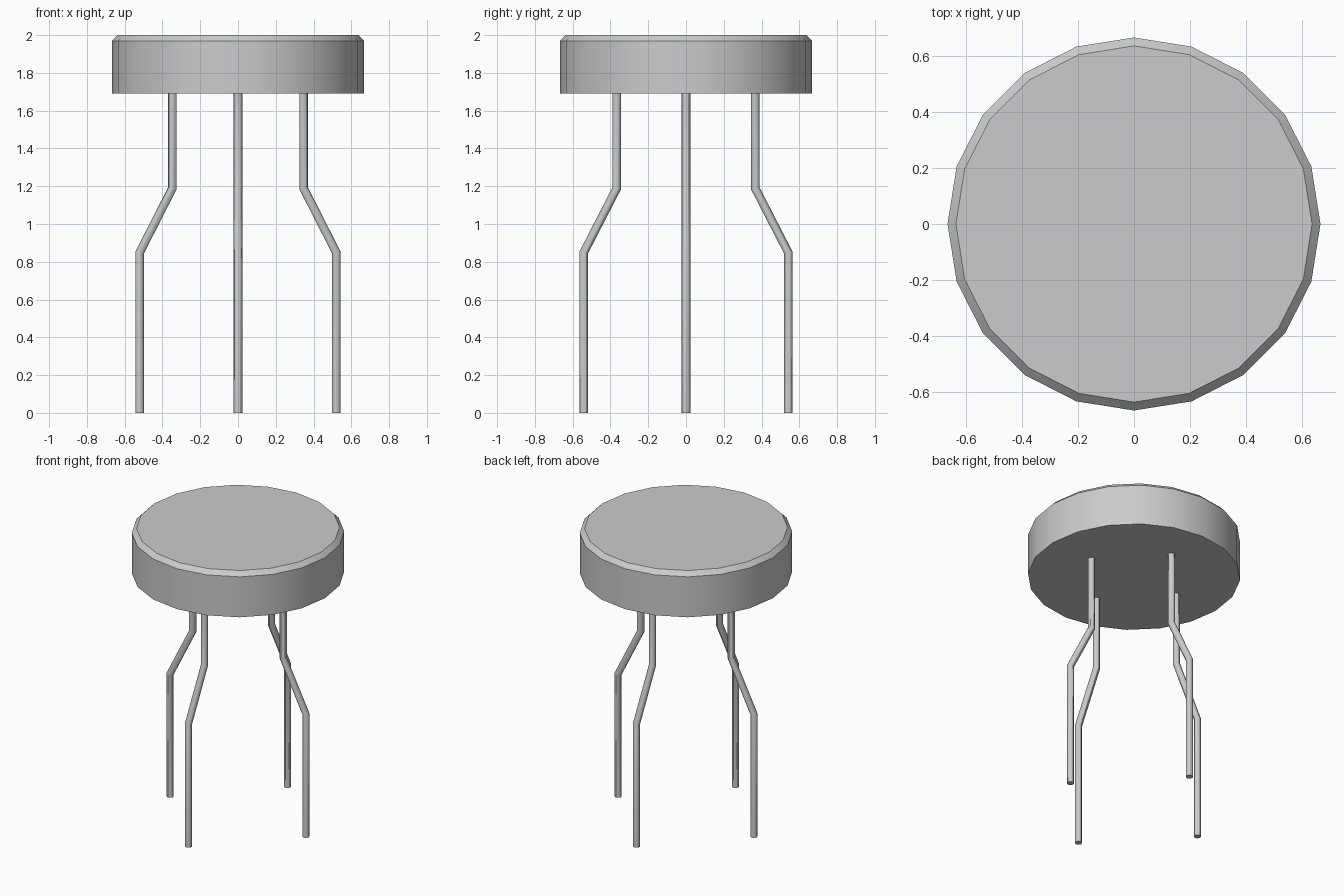
import bpy, bmesh, math
from mathutils import Matrix, Vector

if "Cube" in bpy.data.objects:
    bpy.data.objects.remove(bpy.data.objects["Cube"])


def loft(name, rings):
    """Skin a list of equal-sized point rings and cap both ends."""
    bm = bmesh.new()
    loops = [[bm.verts.new(p) for p in ring] for ring in rings]
    n = len(loops[0])
    for a, b in zip(loops, loops[1:]):
        for i in range(n):
            j = (i + 1) % n
            bm.faces.new((a[i], a[j], b[j], b[i]))
    bm.faces.new(loops[0][::-1])
    bm.faces.new(loops[-1])
    bmesh.ops.recalc_face_normals(bm, faces=bm.faces[:])
    me = bpy.data.meshes.new(name)
    bm.to_mesh(me)
    bm.free()
    ob = bpy.data.objects.new(name, me)
    bpy.context.collection.objects.link(ob)
    bpy.ops.object.select_all(action='DESELECT')
    ob.select_set(True)
    bpy.context.view_layer.objects.active = ob
    bpy.ops.object.shade_smooth_by_angle(angle=math.radians(30))
    return ob


def circle(r, n):
    return [Vector((r * math.cos(i * math.tau / n), r * math.sin(i * math.tau / n), 0))
            for i in range(n)]


# Round seat: 20 sides with a chamfered top rim
profile = [(0.667, 1.69), (0.667, 1.97), (0.637, 2.0)]
loft("seat", [[p + Vector((0, 0, z)) for p in circle(r, 20)] for r, z in profile])


# Bent legs: mitred tube, kinked outwards, one on each axis direction
def leg(name, angle, top, foot):
    path = [(foot, 0), (foot, 0.85), (top, 1.19), (top, 1.70)]
    slope = (top - foot) / 0.34
    half = math.tan(math.atan(slope) / 2)
    turn = Matrix.Rotation(angle, 3, 'Z')
    rings = []
    for i, (x, z) in enumerate(path):
        shear = -half if i in (1, 2) else 0
        rings.append([turn @ Vector((x + p.x, p.y, z + p.x * shear))
                      for p in circle(0.0225, 12)])
    loft(name, rings)


for i, side in enumerate(("right", "back", "left", "front")):
    top, foot = (0.347, 0.52) if i % 2 == 0 else (0.366, 0.541)
    leg(side + "_leg", i * math.pi / 2, top, foot)
